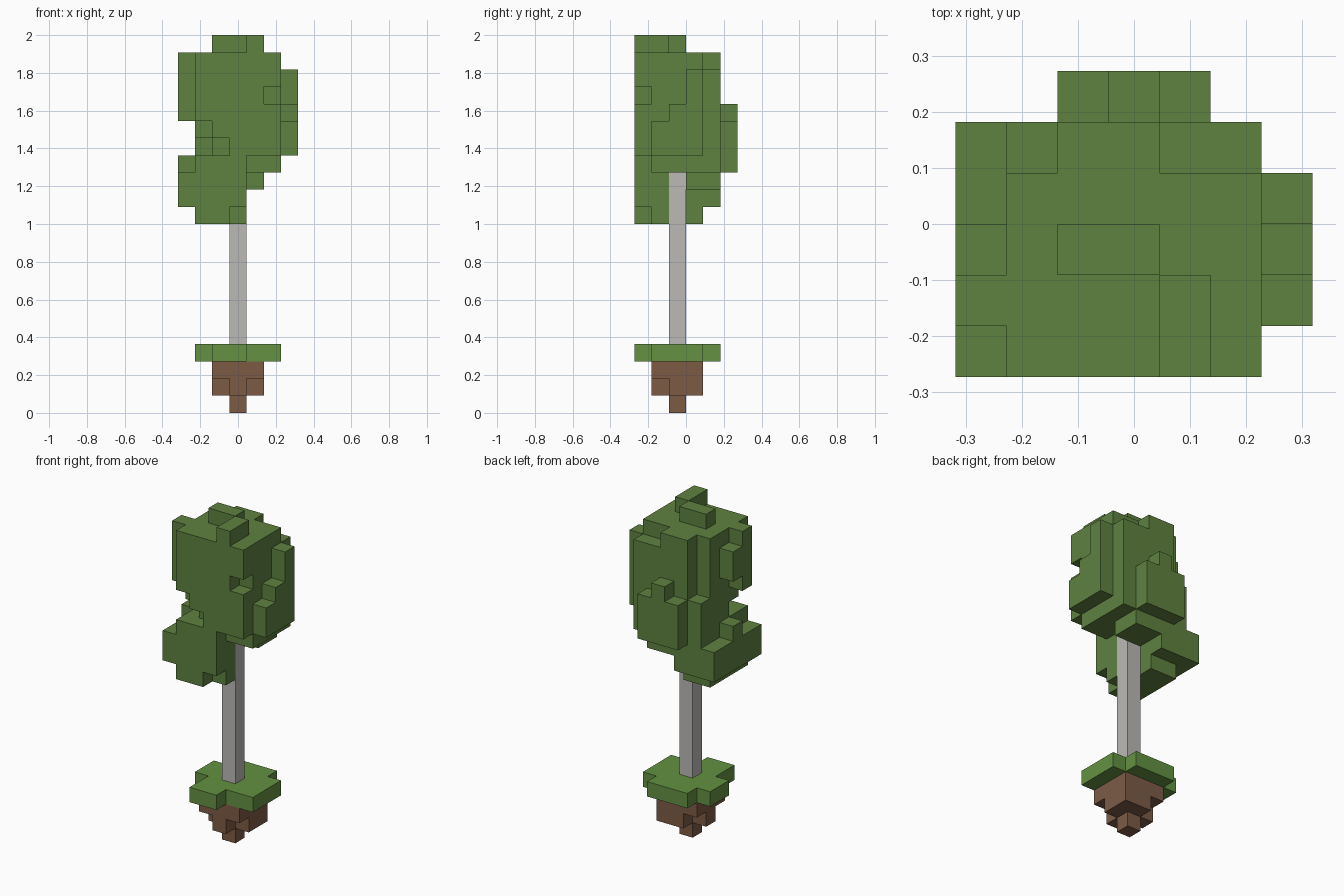
import bpy, bmesh
from mathutils import Vector

if "Cube" in bpy.data.objects:
    bpy.data.objects.remove(bpy.data.objects["Cube"], do_unlink=True)

UNIT = 2 / 22  # edge of one block


def material(name, color):
    mat = bpy.data.materials.new(name)
    mat.use_nodes = True
    mat.diffuse_color = (*color, 1)
    mat.node_tree.nodes["Principled BSDF"].inputs["Base Color"].default_value = (*color, 1)
    return mat


def box(xs, ys, zs):
    """Set of block cells, each range given as inclusive (first, last)."""
    def span(r):
        return range(r[0], r[1] + 1)
    return {(x, y, z) for x in span(xs) for y in span(ys) for z in span(zs)}


def build(name, cells, mat):
    """Skin the outside of a set of blocks and merge the flat regions."""
    bm = bmesh.new()
    for cell in cells:
        for axis in range(3):
            for side in (-1, 1):
                near = list(cell)
                near[axis] += side
                if tuple(near) in cells:
                    continue
                normal, u = Vector(), Vector()
                normal[axis] = side / 2
                u[(axis + 1) % 3] = 0.5
                v = normal.cross(u) * 2
                mid = Vector(cell) + Vector((0, -2.5, 0.5)) + normal
                corners = (mid - u - v, mid + u - v, mid + u + v, mid - u + v)
                bm.faces.new([bm.verts.new(c * UNIT) for c in corners])
    bmesh.ops.remove_doubles(bm, verts=bm.verts, dist=UNIT / 100)
    bmesh.ops.dissolve_limit(bm, angle_limit=0.01, verts=bm.verts, edges=bm.edges)
    bmesh.ops.recalc_face_normals(bm, faces=bm.faces)
    mesh = bpy.data.meshes.new(name)
    bm.to_mesh(mesh)
    bm.free()
    mesh.materials.append(mat)
    obj = bpy.data.objects.new(name, mesh)
    bpy.context.collection.objects.link(obj)


leaf = material("leaf green", (0.114, 0.219, 0.051))
grass = material("grass green", (0.125, 0.283, 0.054))
soil = material("soil brown", (0.202, 0.105, 0.060))
bark = material("pale grey bark", (0.503, 0.491, 0.468))

# Soil clump tapering to a point
clump = box((-1, 1), (1, 3), (2, 2))
clump |= box((0, 0), (1, 3), (1, 1)) | box((-1, 1), (2, 2), (1, 1))
clump |= {(1, 3, 1), (0, 2, 0)}
build("soil_clump", clump, soil)

# Grass slab with notched corners
slab = box((-1, 1), (1, 4), (3, 3)) | box((-1, 0), (0, 0), (3, 3))
slab |= box((2, 2), (1, 3), (3, 3)) | box((-2, -2), (2, 3), (3, 3))
build("grass_slab", slab, grass)

# Trunk
build("trunk", box((0, 0), (2, 2), (4, 13)), bark)

# Main crown
crown = box((-2, 2), (0, 3), (15, 20)) | box((-1, 0), (4, 4), (14, 20))
crown |= box((1, 2), (4, 4), (14, 19)) | box((-2, -2), (4, 4), (14, 16))
crown |= box((-2, 0), (0, 3), (14, 14)) | box((1, 2), (1, 3), (14, 14))
crown -= {(2, 0, 18), (-2, 0, 16), (-2, 0, 15), (-2, 1, 15), (-1, 0, 15)}

# Tufts on top and on the sides
tufts = box((1, 1), (0, 1), (21, 21)) | box((-1, 0), (2, 2), (21, 21))
for y, top in ((1, 16), (2, 17), (3, 19)):
    tufts |= box((3, 3), (y, y), (15, top))
tufts |= box((-3, -3), (1, 1), (17, 20)) | box((-3, -3), (2, 2), (18, 19))
tufts |= box((-1, 1), (5, 5), (14, 16)) | {(0, 5, 17), (-3, 2, 14)}

# Low hanging branch of leaves
low = box((-3, -1), (0, 4), (12, 13)) | box((-2, -1), (0, 3), (11, 11))
low |= box((0, 0), (0, 1), (12, 13)) | box((0, 1), (3, 4), (13, 13))
low |= {(0, 1, 11)}
build("foliage", crown | tufts | low, leaf)
